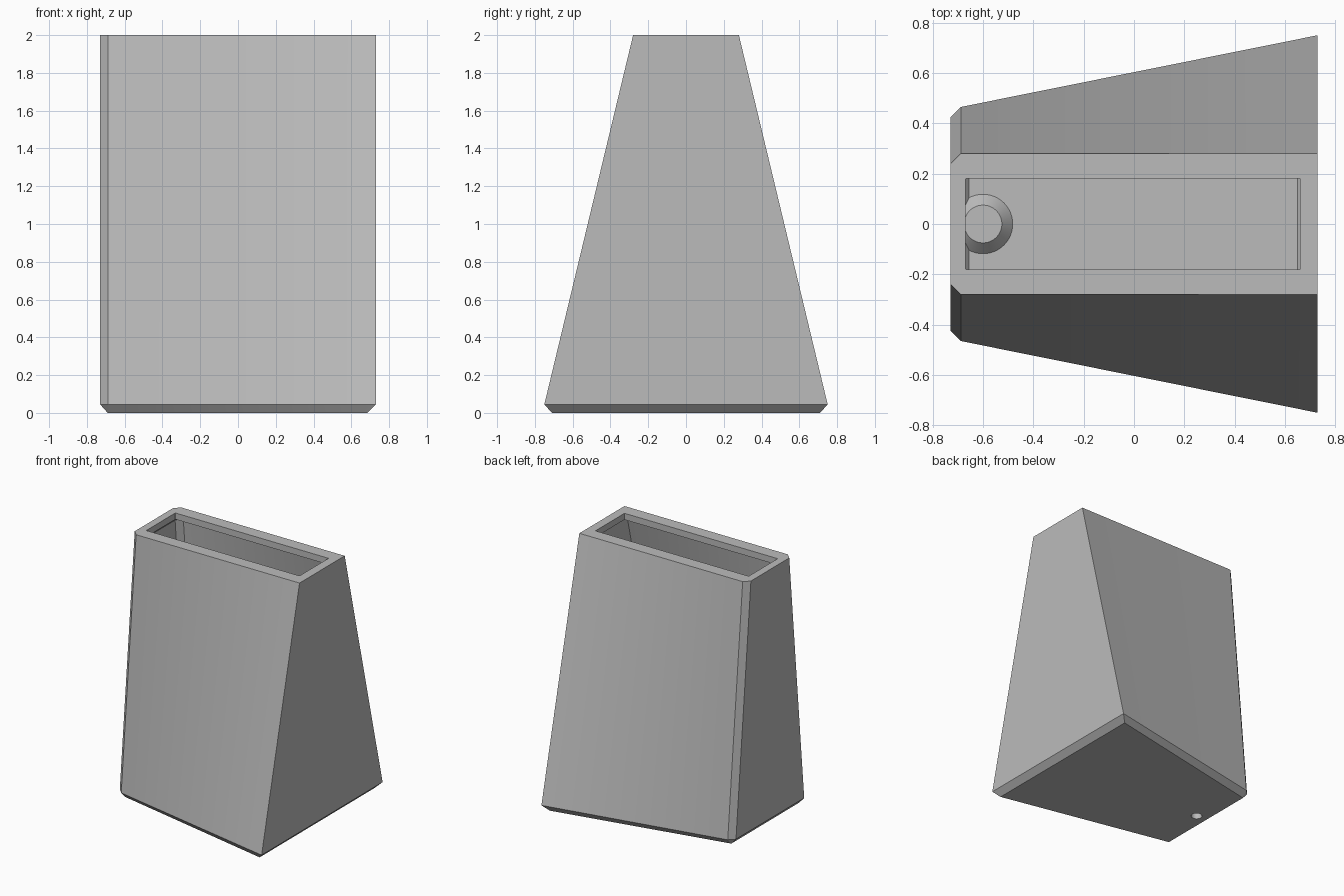
import bpy, bmesh, math

cube = bpy.data.objects.get("Cube")
if cube:
    bpy.data.objects.remove(cube)

grey = bpy.data.materials.new("plain grey")
grey.use_nodes = True
colour = (0.5, 0.5, 0.5, 1)
grey.diffuse_color = colour
grey.node_tree.nodes["Principled BSDF"].inputs["Base Color"].default_value = colour

COLUMNS = 12          # strips along each twisted long wall
BASE_Z = 0.045        # height of the bottom chamfer


def finish(bm, name):
    bmesh.ops.recalc_face_normals(bm, faces=bm.faces)
    mesh = bpy.data.meshes.new(name)
    bm.to_mesh(mesh)
    bm.free()
    mesh.materials.append(grey)
    obj = bpy.data.objects.new(name, mesh)
    bpy.context.collection.objects.link(obj)
    return obj


def ring(bm, z, x_min, x_max, y_narrow, y_wide, cut):
    """Closed trapezoid loop with cut corners at the narrow end."""
    half = [(x_max + (x_min + cut - x_max) * i / COLUMNS,
             y_wide + (y_narrow - y_wide) * i / COLUMNS) for i in range(COLUMNS + 1)]
    half.append((x_min, y_narrow - cut))
    points = half + [(x, -y) for x, y in reversed(half)]
    return [bm.verts.new((x, y, z)) for x, y in points]


def wall_ring(bm, z, inset):
    """Loop following the tapering wall at height z, moved inward."""
    t = (z - BASE_Z) / (2 - BASE_Z)
    narrow, wide = (a + (0.28 - a) * t - inset for a in (0.465, 0.75))
    return ring(bm, z, -0.73 + inset, 0.73 - inset, narrow, wide, 0.042)


# Hollow body: up the outside, over the rim, down the inside to the floor
bm = bmesh.new()
rings = [
    ring(bm, 0, -0.69, 0.685, 0.425, 0.71, 0.006),
    wall_ring(bm, BASE_Z, 0),
    wall_ring(bm, 2, 0),
    ring(bm, 2, -0.67, 0.66, 0.18, 0.18, 0.002),
    ring(bm, 1.95, -0.67, 0.66, 0.18, 0.18, 0.002),
    wall_ring(bm, 1.93, 0.042),
    wall_ring(bm, 0.08, 0.042),
    ring(bm, 0.042, -0.655, 0.65, 0.39, 0.67, 0.006),
]
for low, high in zip(rings, rings[1:]):
    for i in range(len(low)):
        j = (i + 1) % len(low)
        bm.faces.new((low[i], low[j], high[j], high[i]))
bm.faces.new(rings[0])
bm.faces.new(rings[-1])
body = finish(bm, "hollow_body")


def cone(name, bottom, top, z0, z1):
    bm = bmesh.new()
    bmesh.ops.create_cone(bm, cap_ends=True, segments=48, radius1=bottom,
                          radius2=top, depth=z1 - z0)
    bmesh.ops.translate(bm, verts=bm.verts, vec=(-0.6, 0, (z0 + z1) / 2))
    return finish(bm, name)


# Raised boss on the floor, with a blind hole under it
boss = cone("floor_boss", 0.122, 0.075, 0.038, 0.088)
cutter = cone("hole_cutter", 0.04, 0.04, -0.05, 0.072)
cutter.hide_render = True

for obj in (body, boss):
    hole = obj.modifiers.new("hole", 'BOOLEAN')
    hole.operation = 'DIFFERENCE'
    hole.solver = 'EXACT'
    hole.object = cutter
    bpy.ops.object.select_all(action='DESELECT')
    obj.select_set(True)
    bpy.context.view_layer.objects.active = obj
    bpy.ops.object.modifier_apply(modifier=hole.name)
    bpy.ops.object.shade_smooth_by_angle(angle=math.radians(20))

bpy.data.objects.remove(cutter)
